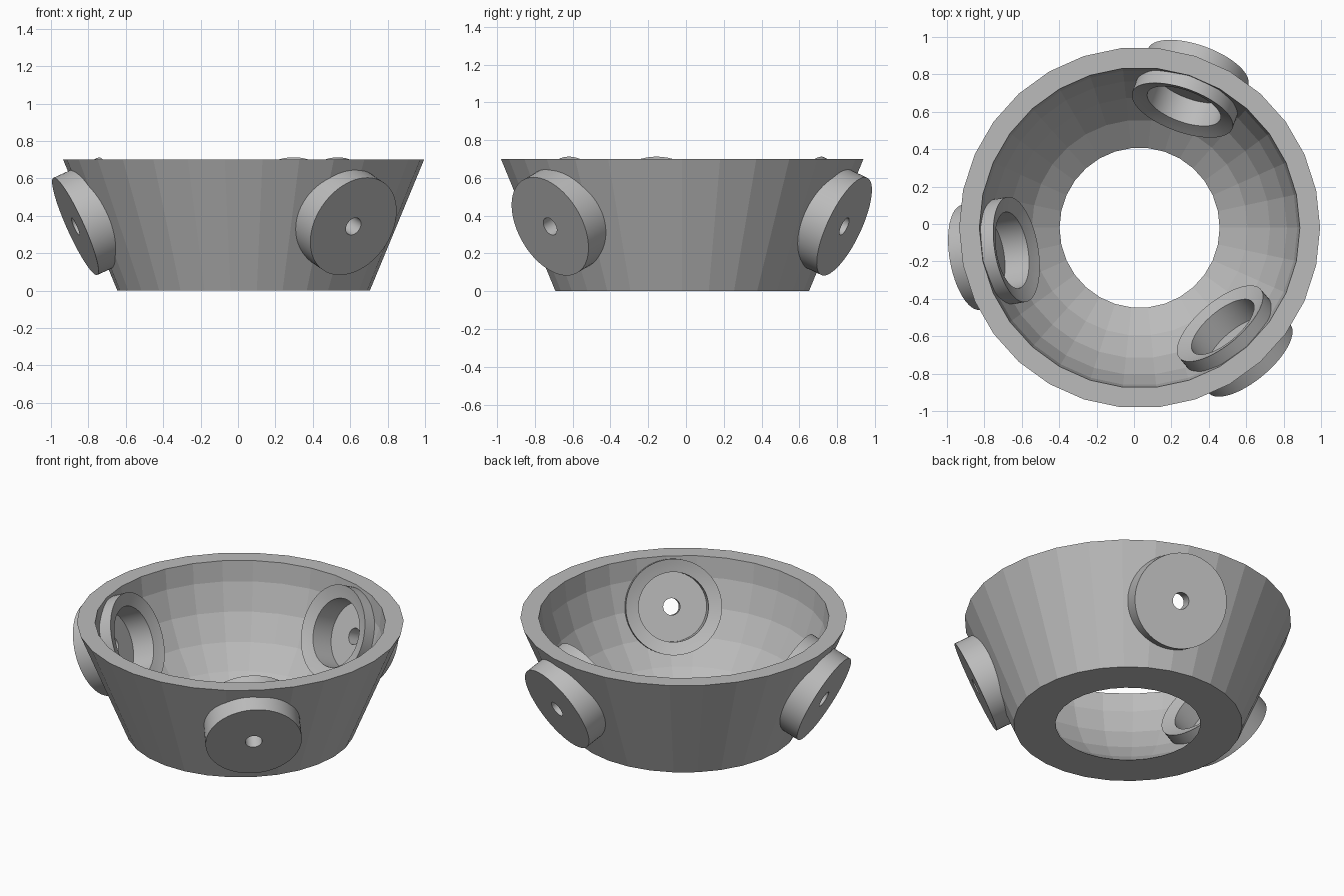
import bpy, bmesh, math
from mathutils import Matrix

if "Cube" in bpy.data.objects:
    bpy.data.objects.remove(bpy.data.objects["Cube"])

CX, CY, CZ = 0.03, -0.02, 0.75      # centre of the ball the bowl is shaped around
BALL = 0.862                        # inner bowl radius
TILT = math.radians(24)             # sockets point down and outward

grey = bpy.data.materials.new("plain grey")
grey.diffuse_color = (0.5, 0.5, 0.5, 1)
grey.use_nodes = True
grey.node_tree.nodes["Principled BSDF"].inputs["Base Color"].default_value = grey.diffuse_color


def lathe(name, profile, sides, matrix):
    """Spin a closed (radius, height) loop around local z."""
    bm = bmesh.new()
    rings = []
    for i in range(sides):
        a = 2 * math.pi * i / sides
        rings.append([bm.verts.new((r * math.cos(a), r * math.sin(a), h)) for r, h in profile])
    n = len(profile)
    for i in range(sides):
        p, q = rings[i], rings[(i + 1) % sides]
        for k in range(n):
            m = (k + 1) % n
            bm.faces.new((p[k], q[k], q[m], p[m]))
    bmesh.ops.recalc_face_normals(bm, faces=bm.faces)
    mesh = bpy.data.meshes.new(name)
    bm.to_mesh(mesh)
    bm.free()
    mesh.materials.append(grey)
    ob = bpy.data.objects.new(name, mesh)
    bpy.context.collection.objects.link(ob)
    ob.matrix_world = matrix
    return ob


def activate(ob):
    bpy.ops.object.select_all(action='DESELECT')
    ob.select_set(True)
    bpy.context.view_layer.objects.active = ob


# Bowl: conical outside, faceted spherical inside, open bottom
profile = [(0.675, 0), (0.965, 0.70), (0.857, 0.70)]
for deg in (12, 24, 36, 48):
    e = math.radians(deg)
    profile.append((BALL * math.cos(e), CZ - BALL * math.sin(e)))
profile.append((0.428, 0))
bowl = lathe("bowl", profile, 30, Matrix.Translation((CX, CY, 0)))

# Bearing sockets: tilted cups with a ball-shaped rim and a small through hole
S = 0.785
rim = [(r, math.sqrt(S * S - r * r)) for r in (0.285, 0.259, 0.233, 0.207)]
cup = [(0.05, 1.0), (0.285, 1.0)] + rim + [(0.207, 0.90), (0.05, 0.90)]

for i, deg in enumerate((-50, 70, 190)):
    mat = (Matrix.Translation((CX, CY, CZ)) @ Matrix.Rotation(math.radians(deg), 4, 'Z')
           @ Matrix.Rotation(math.pi / 2 + TILT, 4, 'Y'))
    socket = lathe(f"bearing_socket_{i + 1}", cup, 64, mat)
    activate(socket)
    bpy.ops.object.shade_smooth_by_angle(angle=math.radians(30))

    # Opening in the bowl wall behind each socket
    bm = bmesh.new()
    bmesh.ops.create_cone(bm, cap_ends=True, segments=48, radius1=0.25, radius2=0.25,
                          depth=0.5, matrix=Matrix.Translation((0, 0, 0.9)))
    mesh = bpy.data.meshes.new("cutter")
    bm.to_mesh(mesh)
    bm.free()
    mesh.materials.append(grey)
    cutter = bpy.data.objects.new("cutter", mesh)
    cutter.hide_render = True
    bpy.context.collection.objects.link(cutter)
    cutter.matrix_world = mat
    mod = bowl.modifiers.new("opening", 'BOOLEAN')
    mod.operation = 'DIFFERENCE'
    mod.solver = 'EXACT'
    mod.object = cutter
    activate(bowl)
    bpy.ops.object.modifier_apply(modifier=mod.name)
    bpy.data.objects.remove(cutter)
